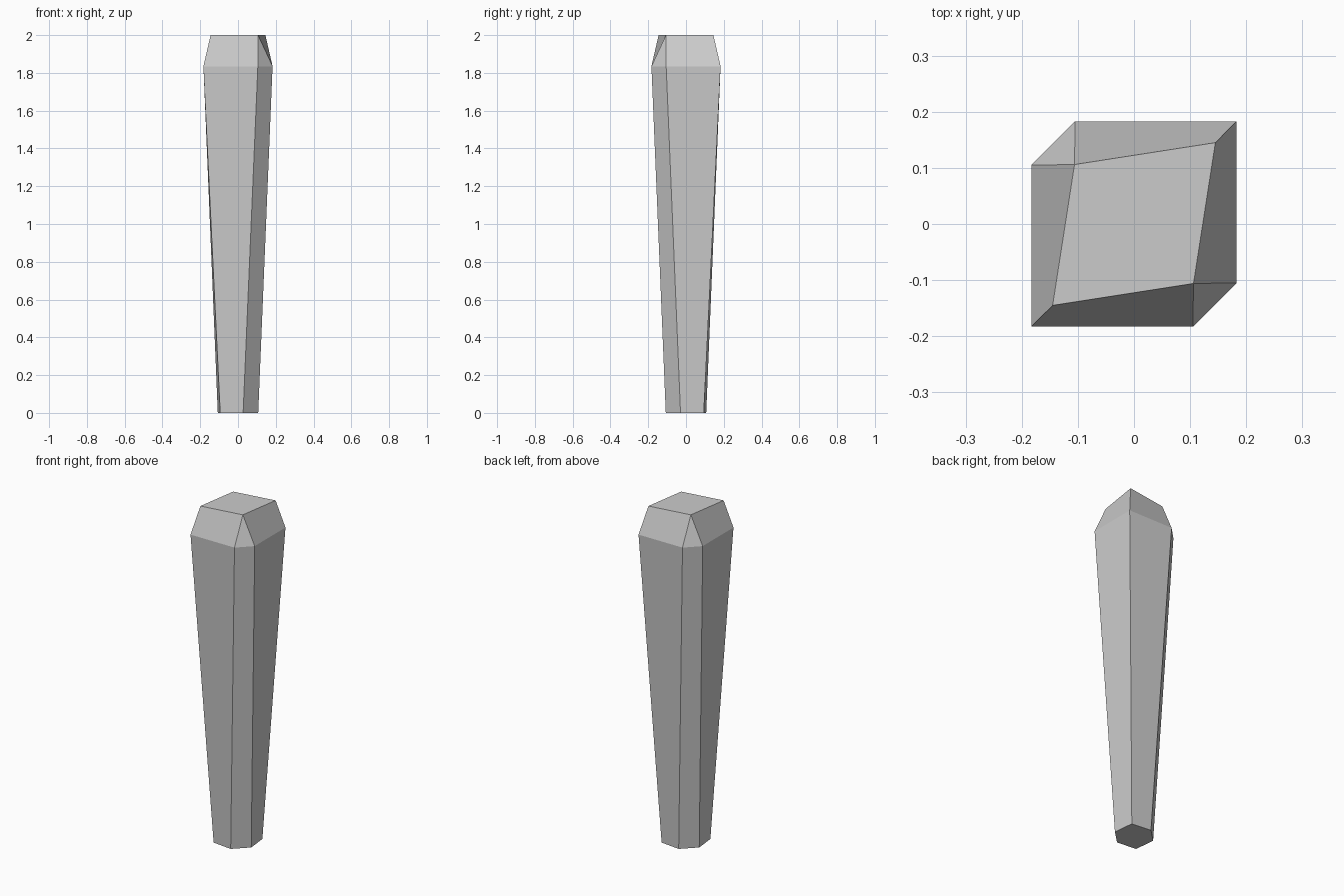
import bpy, bmesh

if "Cube" in bpy.data.objects:
    bpy.data.objects.remove(bpy.data.objects["Cube"])

def half_turn(points):
    """Complete a ring from one half by turning it 180 degrees about z."""
    return points + [(-x, -y) for x, y in points]

# Cross-sections: narrow hexagonal foot, wide shoulder, four-sided cap
foot = half_turn([(-0.094, -0.094), (0.027, -0.107), (0.107, -0.029)])
shoulder = half_turn([(-0.183, -0.183), (0.105, -0.183), (0.183, -0.105)])
cap = half_turn([(-0.145, -0.145), (0.106, -0.106)])

bm = bmesh.new()

def ring(points, z):
    return [bm.verts.new((x, y, z)) for x, y in points]

low, mid, top = ring(foot, 0), ring(shoulder, 1.835), ring(cap, 2)

# Tapered shaft
bm.faces.new(low[::-1])
for i in range(6):
    j = (i + 1) % 6
    bm.faces.new((low[i], low[j], mid[j], mid[i]))

# Bevelled head: each cut corner is a triangle rising to one cap corner
to_cap = [0, 1, 1, 2, 3, 3]
for i in range(6):
    j = (i + 1) % 6
    a, b = to_cap[i], to_cap[j]
    face = [mid[i], mid[j], top[b]]
    if a != b:
        face.append(top[a])
    bm.faces.new(face)
bm.faces.new(top)

bmesh.ops.recalc_face_normals(bm, faces=bm.faces[:])
mesh = bpy.data.meshes.new("stone_pillar")
bm.to_mesh(mesh)
bm.free()
bpy.context.collection.objects.link(bpy.data.objects.new("stone_pillar", mesh))
